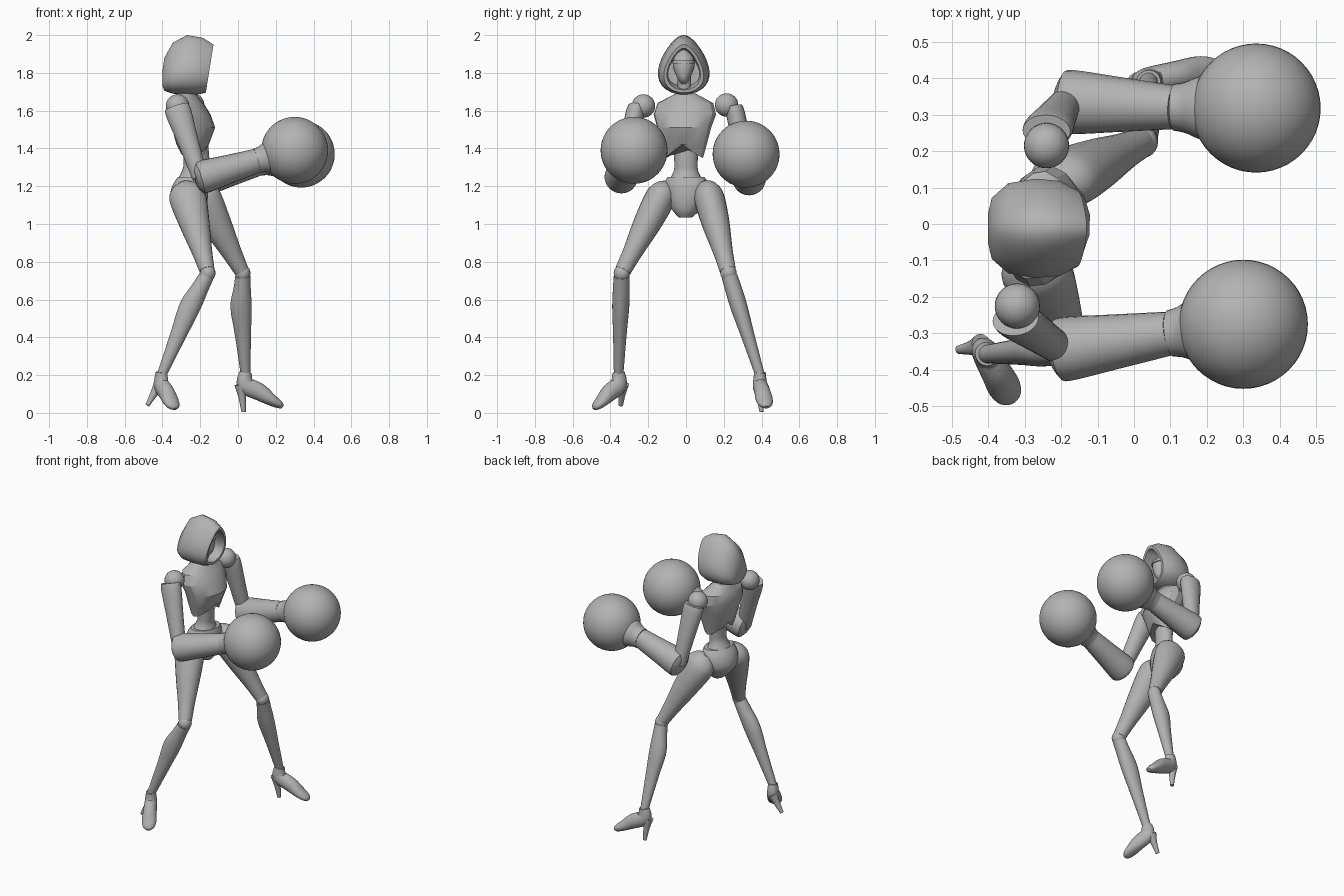
import bpy
import bmesh
import math
from mathutils import Vector

if "Cube" in bpy.data.objects:
    bpy.data.objects.remove(bpy.data.objects["Cube"])

grey = bpy.data.materials.new("plain grey")
grey.use_nodes = True
grey.diffuse_color = (0.45, 0.45, 0.45, 1)
grey.node_tree.nodes["Principled BSDF"].inputs["Base Color"].default_value = grey.diffuse_color


def finish(name, bm, angle=35):
    """Turn a bmesh into a shaded, coloured object."""
    bmesh.ops.recalc_face_normals(bm, faces=bm.faces)
    mesh = bpy.data.meshes.new(name)
    bm.to_mesh(mesh)
    bm.free()
    mesh.materials.append(grey)
    obj = bpy.data.objects.new(name, mesh)
    bpy.context.collection.objects.link(obj)
    bpy.ops.object.select_all(action="DESELECT")
    bpy.context.view_layer.objects.active = obj
    obj.select_set(True)
    bpy.ops.object.shade_smooth_by_angle(angle=math.radians(angle))
    return obj


def skin(name, rings, angle=35):
    """Bridge successive rings of points and cap both ends."""
    bm = bmesh.new()
    loops = [[bm.verts.new(p) for p in ring] for ring in rings]
    count = len(loops[0])
    for low, high in zip(loops, loops[1:]):
        for i in range(count):
            j = (i + 1) % count
            bm.faces.new((low[i], low[j], high[j], high[i]))
    bm.faces.new(loops[0])
    bm.faces.new(loops[-1])
    return finish(name, bm, angle)


def smooth_path(stations, steps):
    """Catmull-Rom interpolation of stations of any width."""
    pts = [Vector(s) for s in stations]
    pts = [pts[0]] + pts + [pts[-1]]
    out = []
    for p, a, b, n in zip(pts, pts[1:], pts[2:], pts[3:]):
        for k in range(steps):
            t = k / steps
            out.append(a + t / 2 * ((b - p) + t * (2 * p - 5 * a + 4 * b - n
                                                   + t * (3 * (a - b) + n - p))))
    return out + [pts[-1]]


def tube(name, stations, ref, steps=4, axis=None, sides=24, angle=35):
    """Elliptical tube; each station is x, y, z, radius along ref, other radius."""
    path = smooth_path(stations, steps)
    centres = [Vector(s[:3]) for s in path]
    rings = []
    for i, s in enumerate(path):
        ahead = centres[min(i + 1, len(path) - 1)] - centres[max(i - 1, 0)]
        tangent = Vector(axis) if axis else ahead.normalized()
        u = Vector(ref)
        u = (u - tangent * u.dot(tangent)).normalized()
        v = tangent.cross(u)
        turns = [math.tau * k / sides for k in range(sides)]
        rings.append([centres[i] + u * s[3] * math.cos(t) + v * s[4] * math.sin(t)
                      for t in turns])
    return skin(name, rings, angle)


def limb(name, start, end, profile, ref, steps=4):
    """Tube from start to end; profile rows are fraction, two radii, shift along ref."""
    a, b = Vector(start), Vector(end)
    rows = [(*(a.lerp(b, t) + Vector(ref) * shift), ru, rv) for t, ru, rv, shift in profile]
    return tube(name, rows, ref, steps, (b - a).normalized())


def ball(name, centre, radii, segments=32):
    bm = bmesh.new()
    bmesh.ops.create_uvsphere(bm, u_segments=segments, v_segments=segments // 2, radius=1)
    for v in bm.verts:
        v.co = Vector(c + r * p for c, r, p in zip(centre, radii, v.co))
    return finish(name, bm)


X, Y, Z = (1, 0, 0), (0, 1, 0), (0, 0, 1)

# Hood: teardrop rings from back to front, then folded inward as a cavity
HOOD = [  # x, bottom, top, half width, forward lean
    (-.40, 1.73, 1.81, .04, 0), (-.39, 1.705, 1.88, .08, 0),
    (-.345, 1.69, 1.96, .118, 0), (-.27, 1.685, 2.0, .13, 0),
    (-.20, 1.685, 1.985, .124, .1), (-.15, 1.695, 1.95, .1, .16),
    (-.152, 1.71, 1.93, .084, .16), (-.2, 1.71, 1.93, .085, .1),
    (-.28, 1.73, 1.91, .08, 0)]
hood_rings = []
for x, low, high, width, lean in HOOD:
    ring = []
    for k in range(32):
        t = math.tau * k / 32
        up = math.cos(t) * (high - low) / 2
        ring.append((x + lean * up, -.012 + width * math.sin(t) * (1 - .35 * math.cos(t)),
                     (low + high) / 2 + up))
    hood_rings.append(ring)
skin("hood", hood_rings, 50)

# Face with a narrow chin, and a brow band across it
tube("face", [(-.235, -.012, 1.74, .02, .012), (-.23, -.012, 1.77, .045, .032),
              (-.235, -.012, 1.83, .06, .056), (-.24, -.012, 1.88, .055, .052),
              (-.25, -.012, 1.92, .025, .02)], X, axis=Z)
tube("brow_band", [(-.232, -.012, 1.85, .064, .06), (-.234, -.012, 1.865, .064, .059)],
     X, axis=Z, steps=1)
tube("neck", [(-.27, -.008, 1.64, .045, .05), (-.26, -.008, 1.7, .036, .036),
              (-.25, -.01, 1.78, .036, .036)], X, axis=Z)

# Chest: faceted bodice with a notched front hem, turned with the shoulders
chest = tube("chest", [(.02, 0, 1.35, .07, .1), (.02, 0, 1.42, .085, .12),
                       (.025, 0, 1.51, .115, .145), (.005, 0, 1.58, .108, .168),
                       (-.01, 0, 1.64, .085, .15), (-.015, 0, 1.69, .05, .055)],
             X, steps=1, axis=Z, sides=16, angle=25)
for v in chest.data.vertices:
    if v.co.z < 1.4:
        v.co.z += .07 * (1 - abs(v.co.y) / .1)
chest.location = (-.26, -.005, 0)
chest.rotation_euler.z = -.18

# Waist and pelvis
tube("waist", [(-.245, -.003, 1.44, .055, .07), (-.24, 0, 1.33, .048, .062),
               (-.245, 0, 1.28, .052, .065), (-.25, 0, 1.23, .075, .09)], X, axis=Z)
pelvis = tube("pelvis", [(0, 0, 1.25, .07, .1), (-.01, 0, 1.2, .092, .122),
                         (-.015, 0, 1.13, .098, .11), (0, 0, 1.07, .07, .07),
                         (.01, 0, 1.035, .035, .035)], X, axis=Z, steps=3)
pelvis.location = (-.245, 0, 0)
pelvis.rotation_euler.z = -.3

# Shared limb profiles: fraction along the limb, two radii, shift
THIGH = [(-.06, .03, .025, 0), (0, .075, .058, 0), (.12, .098, .08, 0),
         (.42, .08, .073, 0), (.75, .054, .052, 0), (.97, .04, .043, 0)]
CALF = [(.03, .04, .042, 0), (.14, .045, .044, -.005), (.33, .056, .045, -.014),
        (.6, .043, .036, -.008), (1, .025, .025, 0)]
UPPER_ARM = [(0, .066, .045, 0), (.12, .068, .05, 0), (.5, .055, .048, 0), (1, .042, .042, 0)]
FOREARM = [(-.08, .05, .05, 0), (-.03, .078, .076, 0), (.05, .088, .088, 0),
           (.5, .075, .076, 0), (1, .06, .064, 0)]
CUFF = [(0, .064, .066, 0), (.3, .07, .07, 0), (.65, .085, .085, 0), (1, .095, .095, 0)]


def leg(side, hip, knee, ankle, heel, toe):
    limb(side + "_thigh", hip, knee, THIGH, X)
    ball(side + "_knee", knee, (.041, .043, .045), 20)
    limb(side + "_calf", knee, ankle, CALF, X)
    # High-heeled shoe: ankle collar, instep, pointed toe and spike
    a, h, t = Vector(ankle), Vector(heel), Vector(toe)
    ahead = Vector((t.x - a.x, t.y - a.y, 0)).normalized()
    across = ahead.cross(Vector(Z))
    down = Vector(Z)
    rows = [(a + down * .015, .03, .033), (a - down * .05, .038, .046),
            (a.lerp(t, .38) - down * .025, .042, .046), (a.lerp(t, .7) - down * .012, .045, .032),
            (a.lerp(t, .92), .034, .021), (t, .012, .01)]
    tube(side + "_shoe", [(*p, w, d) for p, w, d in rows], across)
    base = a - ahead * .025 - down * .05
    tube(side + "_heel", [(*base, .03, .035), (*base.lerp(h, .45), .02, .02), (*h, .011, .012)],
         across)


def arm(side, shoulder, top, elbow, wrist, fist):
    ball(side + "_shoulder", shoulder, (.062, .062, .062))
    limb(side + "_upper_arm", top, elbow, UPPER_ARM, X)
    limb(side + "_forearm", elbow, wrist, FOREARM, Y)
    limb(side + "_cuff", wrist, Vector(wrist).lerp(Vector(fist), .45), CUFF, Y)
    ball(side + "_glove", fist, (.177, .177, .177), 48)


leg("right", (-.28, -.11, 1.19), (-.16, -.34, .74), (-.405, -.357, .2),
    (-.48, -.345, .04), (-.335, -.485, .02))
leg("left", (-.215, .11, 1.19), (.025, .225, .74), (.04, .392, .2),
    (.03, .4, .005), (.235, .425, .03))
arm("right", (-.32, -.225, 1.625), (-.325, -.262, 1.62), (-.2, -.345, 1.245),
    (.1, -.3, 1.335), (.3, -.275, 1.39))
arm("left", (-.24, .215, 1.63), (-.24, .255, 1.62), (-.185, .335, 1.235),
    (.11, .32, 1.32), (.335, .318, 1.37))
